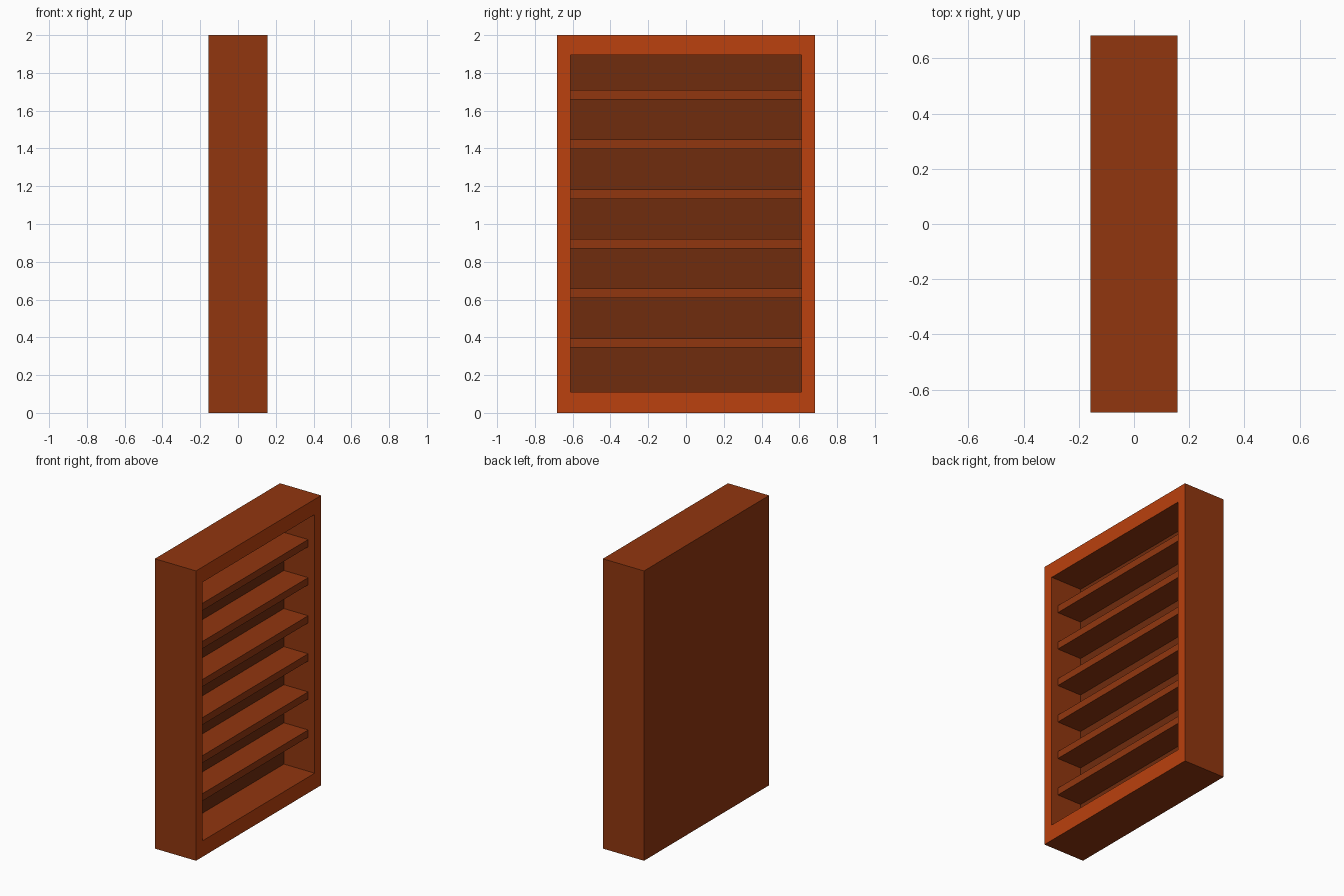
import bpy, bmesh
from mathutils import Vector

if "Cube" in bpy.data.objects:
    bpy.data.objects.remove(bpy.data.objects["Cube"])

HX, HY, H = 0.157, 0.682, 2.0            # half depth, half width, height
OPEN_Y, OPEN_Z0, OPEN_Z1 = 0.612, 0.11, 1.895
BACK_X = -0.078                          # inner face of the back
SHELF_X = 0.107                          # front edge of the shelves


def material(name, rgb):
    m = bpy.data.materials.new(name)
    m.diffuse_color = (*rgb, 1.0)
    m.use_nodes = True
    m.node_tree.nodes["Principled BSDF"].inputs["Base Color"].default_value = m.diffuse_color
    return m


wood = material("brown wood", (0.285, 0.037, 0.0047))
front_wood = material("orange front wood", (0.495, 0.052, 0.0044))
dark_wood = material("dark back wood", (0.16, 0.025, 0.004))


def box(bm, lo, hi):
    verts = bmesh.ops.create_cube(bm, size=1)["verts"]
    lo, hi = Vector(lo), Vector(hi)
    for v in verts:
        v.co = Vector([(lo[i] + hi[i]) / 2 + v.co[i] * (hi[i] - lo[i]) for i in range(3)])


def finish(bm, name, mats):
    me = bpy.data.meshes.new(name)
    bm.to_mesh(me)
    bm.free()
    for m in mats:
        me.materials.append(m)
    ob = bpy.data.objects.new(name, me)
    bpy.context.collection.objects.link(ob)
    return ob


# Case: solid block with its +x face inset and pushed in to form the recess
bm = bmesh.new()
box(bm, (-HX, -HY, 0), (HX, HY, H))
opening = max(bm.faces, key=lambda f: f.normal.x)
rim = bmesh.ops.inset_individual(bm, faces=[opening], thickness=0.05)["faces"]
for v in opening.verts:
    v.co.y = OPEN_Y if v.co.y > 0 else -OPEN_Y
    v.co.z = OPEN_Z1 if v.co.z > H / 2 else OPEN_Z0
for f in rim:
    f.material_index = 1
walls = bmesh.ops.extrude_discrete_faces(bm, faces=[opening])["faces"]
back = walls[0]
for v in back.verts:
    v.co.x = BACK_X
bm.normal_update()
back.material_index = 2
finish(bm, "bookcase_case", [wood, front_wood, dark_wood])

# Six evenly spaced shelves, set back from the front frame
for i in range(6):
    z = 0.37 + i * 0.2628
    bm = bmesh.new()
    box(bm, (BACK_X, -OPEN_Y, z - 0.025), (SHELF_X, OPEN_Y, z + 0.025))
    finish(bm, f"shelf_{i + 1}", [wood])
